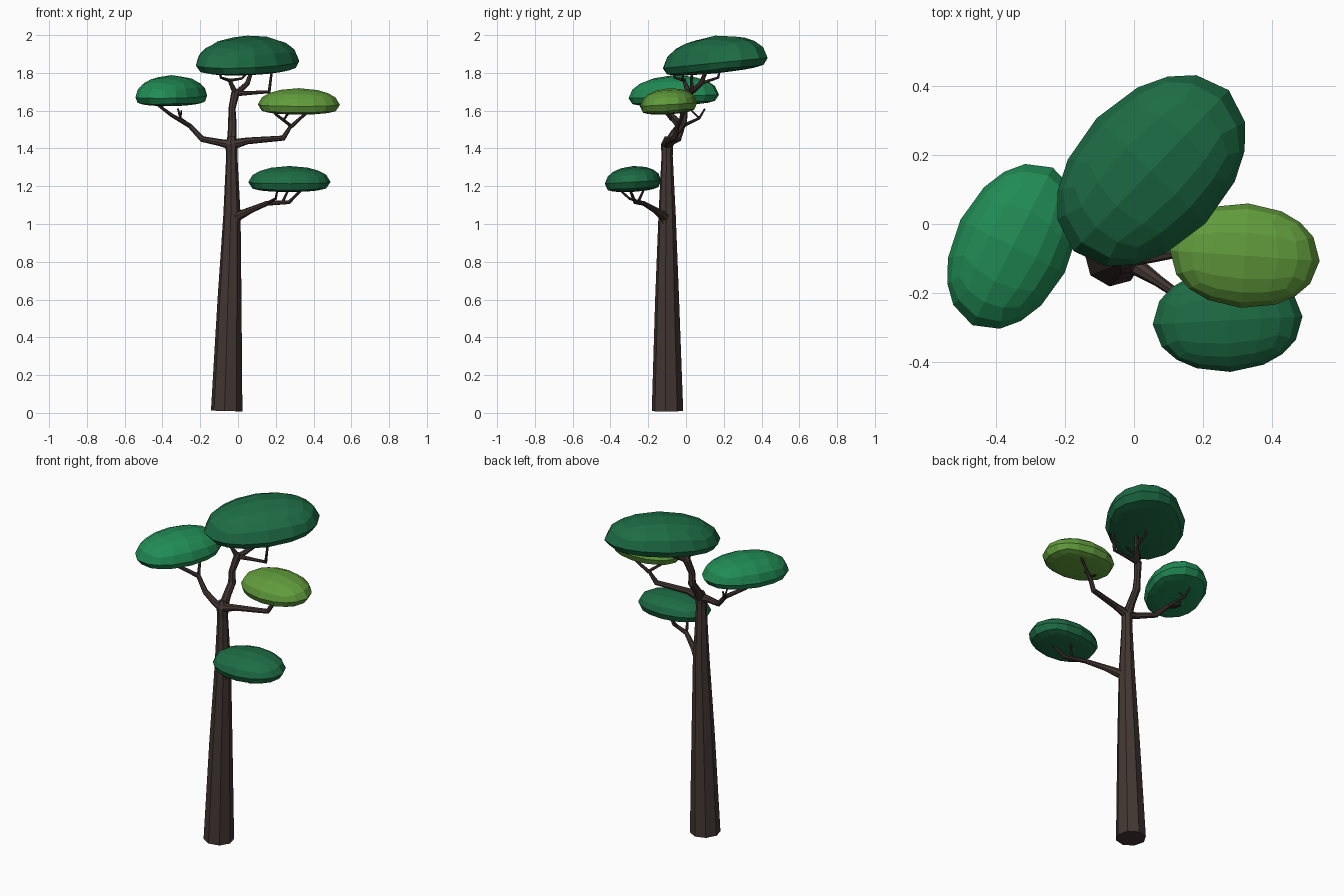
import bpy, bmesh
from math import cos, sin, radians, sqrt


def material(name, rgb):
    m = bpy.data.materials.new(name)
    m.diffuse_color = (*rgb, 1)
    return m


BARK = material("bark", (0.055, 0.037, 0.032))
DARK = material("dark_leaf", (0.012, 0.15, 0.058))
MID = material("mid_leaf", (0.015, 0.26, 0.09))
OLIVE = material("olive_leaf", (0.12, 0.33, 0.045))


def limb(name, paths):
    """Faceted tapered tubes; each path is a list of (x, y, z, radius)."""
    cu = bpy.data.curves.new(name, "CURVE")
    cu.dimensions = "3D"
    cu.bevel_depth = 1.0
    cu.bevel_resolution = 2
    cu.use_fill_caps = True
    for path in paths:
        s = cu.splines.new("POLY")
        s.points.add(len(path) - 1)
        s.use_smooth = False
        for p, (x, y, z, r) in zip(s.points, path):
            p.co = (x, y, z, 1)
            p.radius = r
    tmp = bpy.data.objects.new(name + "_curve", cu)
    bpy.context.collection.objects.link(tmp)
    dg = bpy.context.evaluated_depsgraph_get()
    me = bpy.data.meshes.new_from_object(tmp.evaluated_get(dg))
    bpy.data.objects.remove(tmp)
    me.materials.clear()
    me.materials.append(BARK)
    for f in me.polygons:
        f.use_smooth = False
    bpy.context.collection.objects.link(bpy.data.objects.new(name, me))


def foliage(name, mat, centre, a, b, angle, up, down, shear=0.0):
    """Rounded cube squashed to a flat-bottomed oval pad."""
    bm = bmesh.new()
    bmesh.ops.create_cube(bm, size=2)
    bmesh.ops.subdivide_edges(bm, edges=bm.edges[:], cuts=3, use_grid_fill=True)
    c, s = cos(radians(angle)), sin(radians(angle))
    for v in bm.verts:
        n = v.co.normalized()
        x, y = n.x * a, n.y * b
        z = n.z * up if n.z >= 0 else -sqrt(-n.z) * down
        wx, wy = x * c - y * s, x * s + y * c
        v.co = (centre[0] + wx, centre[1] + wy, centre[2] + z + shear * wy)
    bmesh.ops.recalc_face_normals(bm, faces=bm.faces)
    me = bpy.data.meshes.new(name)
    bm.to_mesh(me)
    bm.free()
    me.materials.append(mat)
    bpy.context.collection.objects.link(bpy.data.objects.new(name, me))


# Trunk and the bent stem above the fork
limb("trunk", [[(-.06, -.098, .01, .084), (-.045, -.1, .6, .064), (-.032, -.1, 1.05, .046),
                (-.033, -.1, 1.36, .03), (-.034, -.1, 1.42, .033), (-.034, -.09, 1.46, .022)]])
limb("upper_stem", [[(-.034, -.1, 1.41, .028), (-.032, -.06, 1.48, .023), (-.03, -.015, 1.54, .022),
                     (-.032, -.01, 1.61, .019), (-.015, .015, 1.69, .022), (-.005, .02, 1.71, .014)]])

# Twigs under the top pad
limb("top_twigs", [
    [(-.01, .018, 1.69, .014), (.08, .025, 1.695, .010), (.165, .03, 1.70, .010), (.18, .03, 1.82, .006)],
    [(-.01, .018, 1.69, .017), (.05, .08, 1.745, .013), (.075, .11, 1.82, .009)],
    [(.05, .08, 1.745, .009), (.06, .17, 1.775, .007), (.06, .18, 1.82, .006)],
    [(-.012, .015, 1.69, .016), (-.045, -.01, 1.76, .010), (-.09, -.06, 1.775, .007), (-.1, -.065, 1.82, .006)],
    [(-.045, -.01, 1.76, .009), (.02, -.02, 1.77, .006), (.06, -.01, 1.81, .005)],
])

# Left branch
limb("left_branch", [
    [(-.034, -.1, 1.42, .028), (-.09, -.09, 1.43, .019), (-.19, -.04, 1.45, .016),
     (-.255, -.015, 1.52, .013), (-.35, -.07, 1.575, .010), (-.45, -.13, 1.65, .006)],
    [(-.255, -.015, 1.52, .010), (-.305, .07, 1.56, .007), (-.318, .1, 1.61, .005)],
    [(-.305, .07, 1.56, .006), (-.3, .03, 1.60, .004)],
    [(-.40, -.1, 1.61, .007), (-.40, -.06, 1.65, .005)],
])

# Right branch
limb("right_branch", [
    [(-.034, -.1, 1.42, .028), (.05, -.095, 1.44, .018), (.24, -.06, 1.455, .015),
     (.28, -.045, 1.52, .012), (.195, -.1, 1.585, .007)],
    [(.28, -.045, 1.515, .011), (.37, -.01, 1.595, .007)],
    [(.24, -.077, 1.55, .007), (.27, -.11, 1.59, .005)],
])

# Lower branch
limb("lower_branch", [
    [(-.032, -.1, .97, .034), (-.005, -.115, 1.04, .028), (.07, -.165, 1.075, .017), (.155, -.225, 1.11, .013),
     (.27, -.27, 1.115, .010), (.345, -.3, 1.19, .006)],
    [(.155, -.225, 1.11, .009), (.2, -.3, 1.135, .007), (.21, -.36, 1.19, .005)],
    [(.235, -.255, 1.113, .008), (.27, -.22, 1.19, .005)],
])

# Leaf pads
foliage("top_foliage", DARK, (.05, .155, 1.852), .325, .22, 46, .145, .055, .1)
foliage("left_foliage", MID, (-.353, -.065, 1.675), .257, .17, 63, .113, .05, .04)
foliage("right_foliage", OLIVE, (.322, -.092, 1.632), .218, .152, -4, .087, .052, .06)
foliage("lower_foliage", DARK, (.272, -.28, 1.222), .218, .15, 3, .085, .052, .06)
